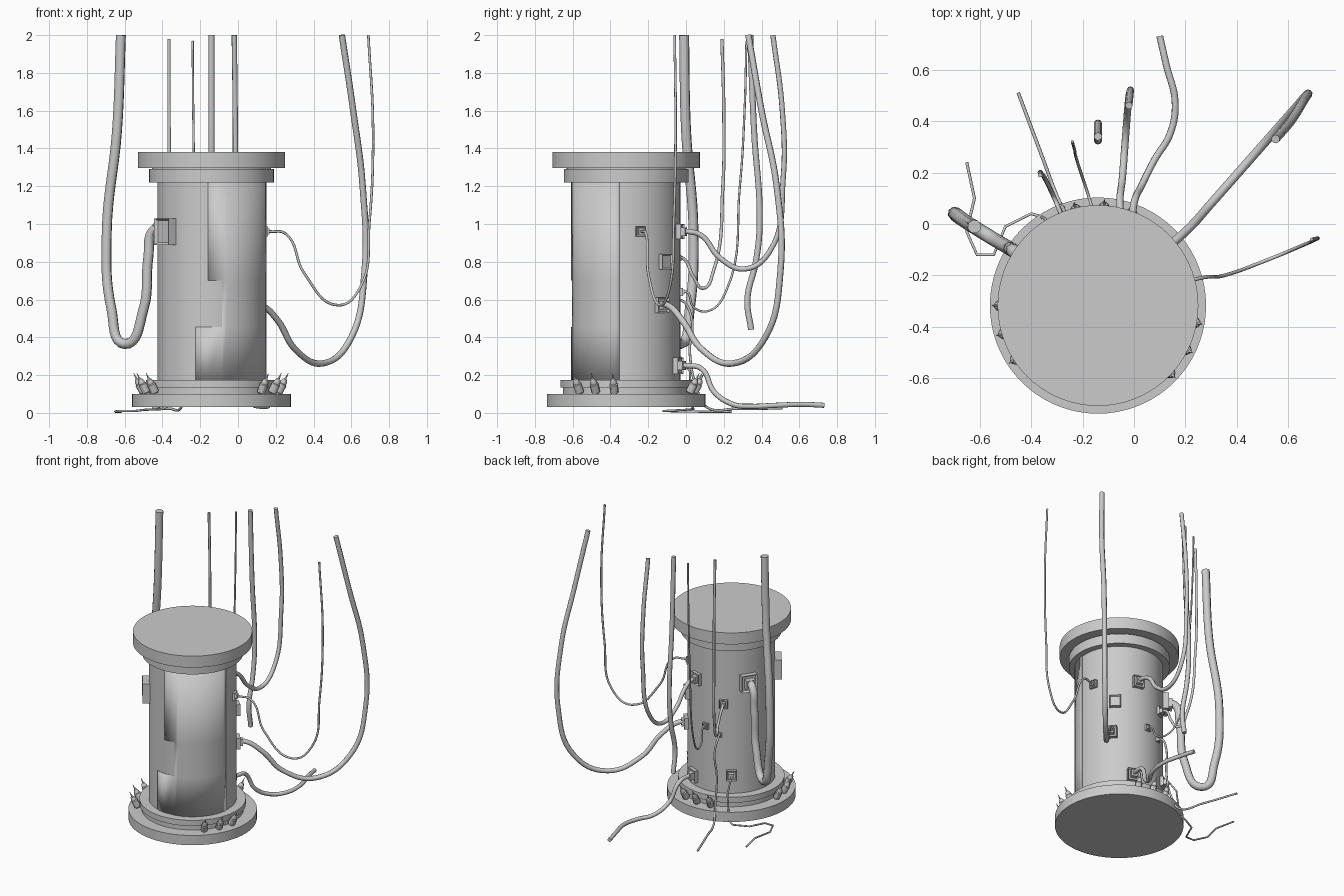
import bpy, bmesh
from math import sin, cos, radians, asin, degrees, pi
from mathutils import Matrix, Vector

if "Cube" in bpy.data.objects:
    bpy.data.objects.remove(bpy.data.objects["Cube"])

CX, CY, R = -0.14, -0.317, 0.287


def finish(name, bm, angle=35):
    bmesh.ops.recalc_face_normals(bm, faces=bm.faces)
    me = bpy.data.meshes.new(name)
    bm.to_mesh(me)
    bm.free()
    ob = bpy.data.objects.new(name, me)
    bpy.context.collection.objects.link(ob)
    bpy.ops.object.select_all(action='DESELECT')
    ob.select_set(True)
    bpy.context.view_layer.objects.active = ob
    bpy.ops.object.shade_smooth_by_angle(angle=radians(angle))
    return ob


def lathe(bm, profile, segs, mat):
    """Closed solid of revolution from (radius, height) pairs."""
    rings = [[bm.verts.new(mat @ Vector((r * cos(2 * pi * i / segs), r * sin(2 * pi * i / segs), z)))
              for i in range(segs)] for r, z in profile]
    for a, b in zip(rings, rings[1:]):
        for i in range(segs):
            j = (i + 1) % segs
            bm.faces.new((a[i], a[j], b[j], b[i]))
    bm.faces.new(rings[0][::-1])
    bm.faces.new(rings[-1])


def on_wall(angle, r, z):
    """Frame on the column wall whose local x axis points outward."""
    return (Matrix.Translation((CX, CY, 0)) @ Matrix.Rotation(radians(angle), 4, 'Z')
            @ Matrix.Translation((r, 0, z)))


# Column parts
for name, profile in {
    "base_plate": [(.42, .03), (.42, .10)],
    "base_rings": [(.335, .10), (.335, .135), (.348, .135), (.348, .175)],
    "column_body": [(R, .17), (R, 1.23)],
    "top_collar": [(.33, 1.22), (.33, 1.29), (.315, 1.29), (.315, 1.30)],
    "top_cap": [(.39, 1.297), (.39, 1.38)],
}.items():
    bm = bmesh.new()
    lathe(bm, profile, 72, Matrix.Translation((CX, CY, 0)))
    finish(name, bm)

# Raised wall panel with a stepped seam at the front
heights = [.175, .455, .70, 1.22]
seams = [-90 + degrees(asin((x - CX) / R)) for x in (-.225, -.085, -.16)]
angles = sorted(seams + [-74 + i * (67 / 14) for i in range(15)])
bm = bmesh.new()
grid = [[bm.verts.new(on_wall(a, R - .002, z).translation) for a in angles] for z in heights]
for k, seam in enumerate(seams):
    for i in range(len(angles) - 1):
        if angles[i] >= seam - .001:
            bm.faces.new((grid[k][i], grid[k][i + 1], grid[k + 1][i + 1], grid[k + 1][i]))
bmesh.ops.delete(bm, geom=[v for v in bm.verts if not v.link_faces], context='VERTS')
panel = finish("stepped_panel", bm)
mod = panel.modifiers.new("thickness", 'SOLIDIFY')
mod.thickness, mod.offset = .007, 1

# Three groups of three pointed lamps leaning outward on the base
for g, start in enumerate((70, 180, -43)):
    bm = bmesh.new()
    for k in range(3):
        m = on_wall(start + 16.5 * k, .362, .115) @ Matrix.Rotation(radians(28), 4, 'Y')
        lathe(bm, [(.017, -.012), (.023, -.005), (.023, .042), (.018, .046), (.018, .056),
                   (.012, .070), (.006, .074), (.001, .108)], 12, m)
    finish(f"base_lamps_{g + 1}", bm, 30)


# Sockets: square plate with a recessed face and a plug block
def socket(name, angle, z, w, plug=True):
    bm = bmesh.new()
    m = on_wall(angle, R, z)
    d = w * .32
    bmesh.ops.create_cube(bm, size=1, matrix=m @ Matrix.Translation((d * .25, 0, 0))
                          @ Matrix.Diagonal((d * 1.5, w, w * 1.08, 1)))
    out = m.to_3x3() @ Vector((1, 0, 0))
    bm.normal_update()
    front = [max(bm.faces, key=lambda f: f.normal.dot(out))]
    bmesh.ops.inset_region(bm, faces=front, thickness=w * .13)
    bmesh.ops.translate(bm, verts=front[0].verts, vec=-out * d * .4)
    if plug:
        bmesh.ops.create_cube(bm, size=1, matrix=m @ Matrix.Translation((d, 0, 0))
                              @ Matrix.Diagonal((d * 1.5, w * .55, w * .6, 1)))
    finish(name, bm, 20)


socket("front_left_port", 216, .96, .13, False)
socket("right_back_port", 45, .80, .075, False)


# Cables: a start on the wall followed by a few path points
def cable(name, radius, pts, wall=None, straight=False):
    if wall:
        angle, z, w = wall
        socket(name + "_socket", angle, z, w)
        pts = [tuple(on_wall(angle, R + .01, z).translation),
               tuple(on_wall(angle, R + w * .6 + .01, z).translation)] + pts
    cu = bpy.data.curves.new(name, 'CURVE')
    cu.dimensions = '3D'
    cu.bevel_depth, cu.bevel_resolution = radius, 2
    cu.use_fill_caps, cu.resolution_u = True, 8
    sp = cu.splines.new('POLY' if straight else 'BEZIER')
    if straight:
        sp.points.add(len(pts) - 1)
        for p, co in zip(sp.points, pts):
            p.co = (*co, 1)
    else:
        sp.bezier_points.add(len(pts) - 1)
        for p, co in zip(sp.bezier_points, pts):
            p.co = co
            p.handle_left_type = p.handle_right_type = 'AUTO'
        sp.use_smooth = True
    ob = bpy.data.objects.new(name, cu)
    bpy.context.collection.objects.link(ob)


cable("left_thick_cable", .027, [
    (-.475, -.10, .82), (-.50, -.085, .55), (-.60, -.025, .365), (-.67, .02, .55),
    (-.695, .04, .95), (-.64, .0, 1.5), (-.62, -.01, 2)], (147, .97, .11))
cable("right_thick_cable", .017, [
    (.21, -.02, .49), (.30, .08, .34), (.45, .25, .262), (.60, .42, .40),
    (.67, .50, .75), (.66, .48, 1.2), (.61, .40, 1.6), (.55, .33, 2)], (40, .57, .075))
cable("right_thin_cable", .007, [
    (.25, -.212, .95), (.35, -.20, .74), (.53, -.135, .57), (.65, -.085, .67),
    (.695, -.065, 1), (.715, -.055, 1.5), (.69, -.06, 2)], (15, .96, .05))
cable("back_upper_cable", .014, [
    (-.055, .08, .94), (-.045, .18, .82), (-.035, .31, .762), (-.025, .44, .85),
    (-.015, .515, 1.25), (-.015, .51, 1.6), (-.02, .46, 2)], (75, .96, .075))
cable("hanging_loose_cable", .016, [
    (-.14, .34, 2), (-.14, .36, 1.5), (-.14, .39, 1.0), (-.14, .37, .8),
    (-.14, .325, .6), (-.14, .345, .44)])
cable("back_middle_cable", .009, [
    (-.285, .04, .72), (-.305, .09, .66), (-.33, .145, .75), (-.36, .195, 1.2),
    (-.365, .20, 1.6), (-.365, .19, 1.98)], (115, .82, .055))
cable("back_fine_cable", .006, [
    (-.155, .04, .56), (-.18, .12, .54), (-.21, .21, .64), (-.23, .285, 1.2),
    (-.237, .31, 1.6), (-.24, .32, 1.97)], (90, .64, .04))
cable("floor_heavy_cable", .014, [
    (.0, .08, .235), (.03, .15, .11), (.08, .25, .045), (.14, .35, .035),
    (.16, .47, .04), (.125, .62, .045), (.10, .73, .04)], (68, .25, .08))
cable("floor_straight_cable", .007, [
    (-.25, .03, .50), (-.26, .02, .32), (-.275, .06, .12), (-.30, .11, .03),
    (-.36, .27, .022), (-.45, .51, .025)], (110, .595, .03))
cable("floor_angled_cable", .006, [
    (-.345, .02, .22), (-.365, .03, .04), (-.40, .04, .02), (-.50, -.01, .016),
    (-.545, -.12, .01), (-.61, -.12, .01), (-.65, -.03, .008), (-.62, .10, .006),
    (-.65, .24, .006)], (125, .31, .065), True)
